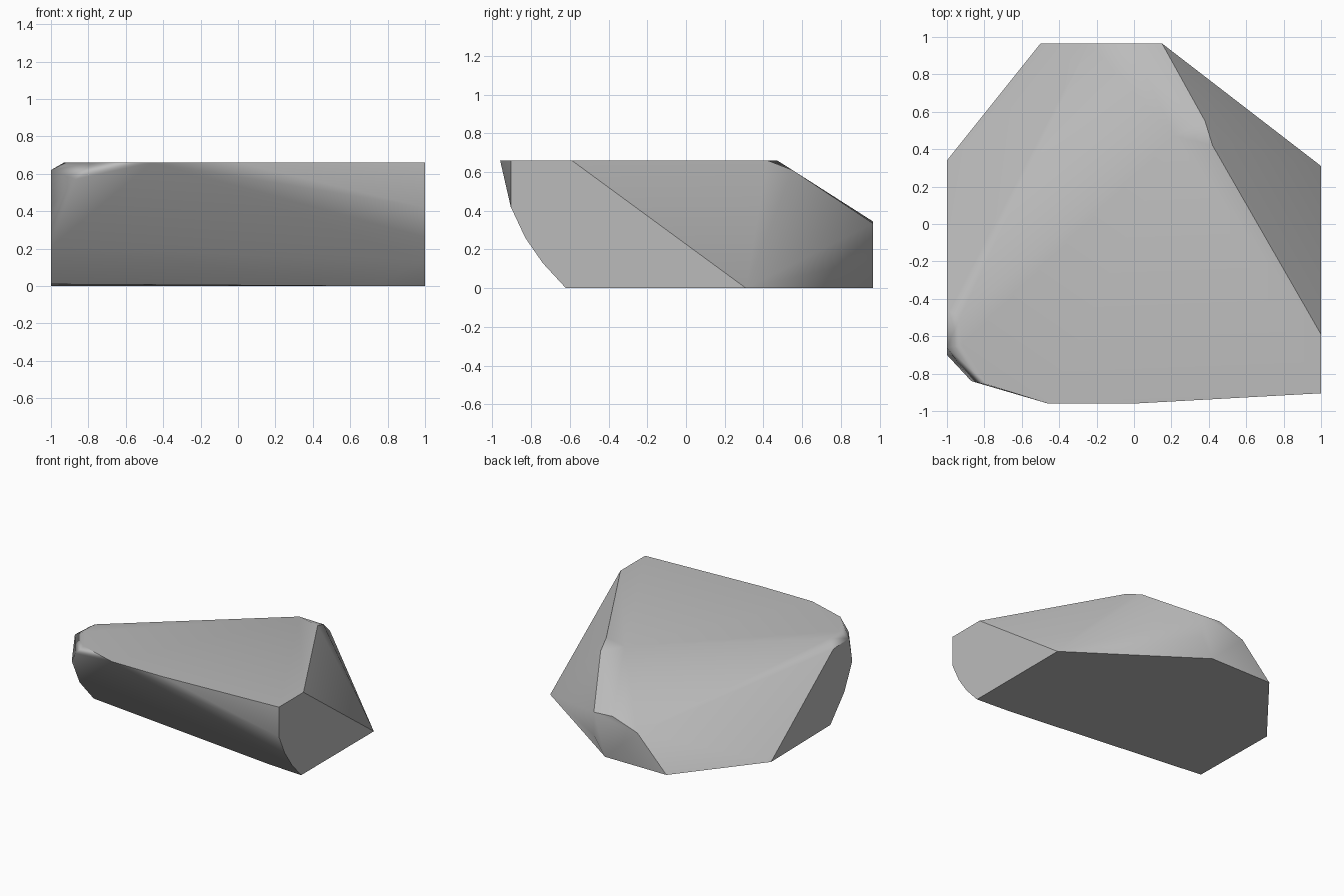
import bpy
import bmesh
from math import radians

cube = bpy.data.objects.get("Cube")
if cube:
    bpy.data.objects.remove(cube, do_unlink=True)

HALF_WIDTH = 1.0
BACK = 0.965
HEIGHT = 0.66


def make_material(name, color):
    material = bpy.data.materials.new(name)
    material.use_nodes = True
    material.diffuse_color = color
    material.node_tree.nodes["Principled BSDF"].inputs["Base Color"].default_value = color
    return material


def place_outline(bm, outline, axis, offset):
    """Add a flat outline standing on the plane axis = offset."""
    for pair in outline:
        position = list(pair)
        position.insert(axis, offset)
        bm.verts.new(position)


# Flat cuts that bound the boulder: (y, z), (x, z) or (x, y) pairs
left_cut = [(-.905, HEIGHT), (-.59, HEIGHT), (.31, 0), (-.62, 0),
            (-.74, .13), (-.83, .26), (-.905, .42)]
right_cut = [(.34, 0), (-.42, .01), (-.6, .21), (-.7, .42),
             (-.66, .62), (-.46, .61)]
back_cut = [(.05, 0), (-.5, 0), (-.24, .27), (-.02, .345),
            (.15, .335), (.15, .15)]
top_cut = [(0, -.96), (-.46, -.96), (-.78, -.86), (-.92, -.65),
           (-.93, -.5), (.22, .47), (.42, .42)]

bm = bmesh.new()
place_outline(bm, left_cut, 0, HALF_WIDTH)
place_outline(bm, right_cut, 0, -HALF_WIDTH)
place_outline(bm, back_cut, 1, BACK)
place_outline(bm, top_cut, 2, HEIGHT)

# Loose corners: chipped front corner, rear ridge, underside bend
for corner in [(-.87, -.84, .57), (.38, .55, .61), (.23, .55, .61), (.7, -.6, 0)]:
    bm.verts.new(corner)

# Wrap the cuts in one convex skin and merge its coplanar triangles
hull = bmesh.ops.convex_hull(bm, input=bm.verts[:])
unused = {v for v in hull["geom_interior"] + hull["geom_unused"]
          if isinstance(v, bmesh.types.BMVert) and v.is_valid}
bmesh.ops.delete(bm, geom=list(unused), context="VERTS")
bmesh.ops.dissolve_limit(bm, angle_limit=radians(1), verts=bm.verts[:], edges=bm.edges[:])
bmesh.ops.recalc_face_normals(bm, faces=bm.faces[:])

mesh = bpy.data.meshes.new("boulder")
bm.to_mesh(mesh)
bm.free()
boulder = bpy.data.objects.new("boulder", mesh)
bpy.context.collection.objects.link(boulder)
mesh.materials.append(make_material("stone grey", (.5, .5, .5, 1)))

# Soft worn ridges, with sharp edges kept around the big cuts
bpy.ops.object.select_all(action="DESELECT")
boulder.select_set(True)
bpy.context.view_layer.objects.active = boulder
bpy.ops.object.shade_smooth_by_angle(angle=radians(42))
weighted = boulder.modifiers.new("flat broad faces", "WEIGHTED_NORMAL")
weighted.keep_sharp = True
